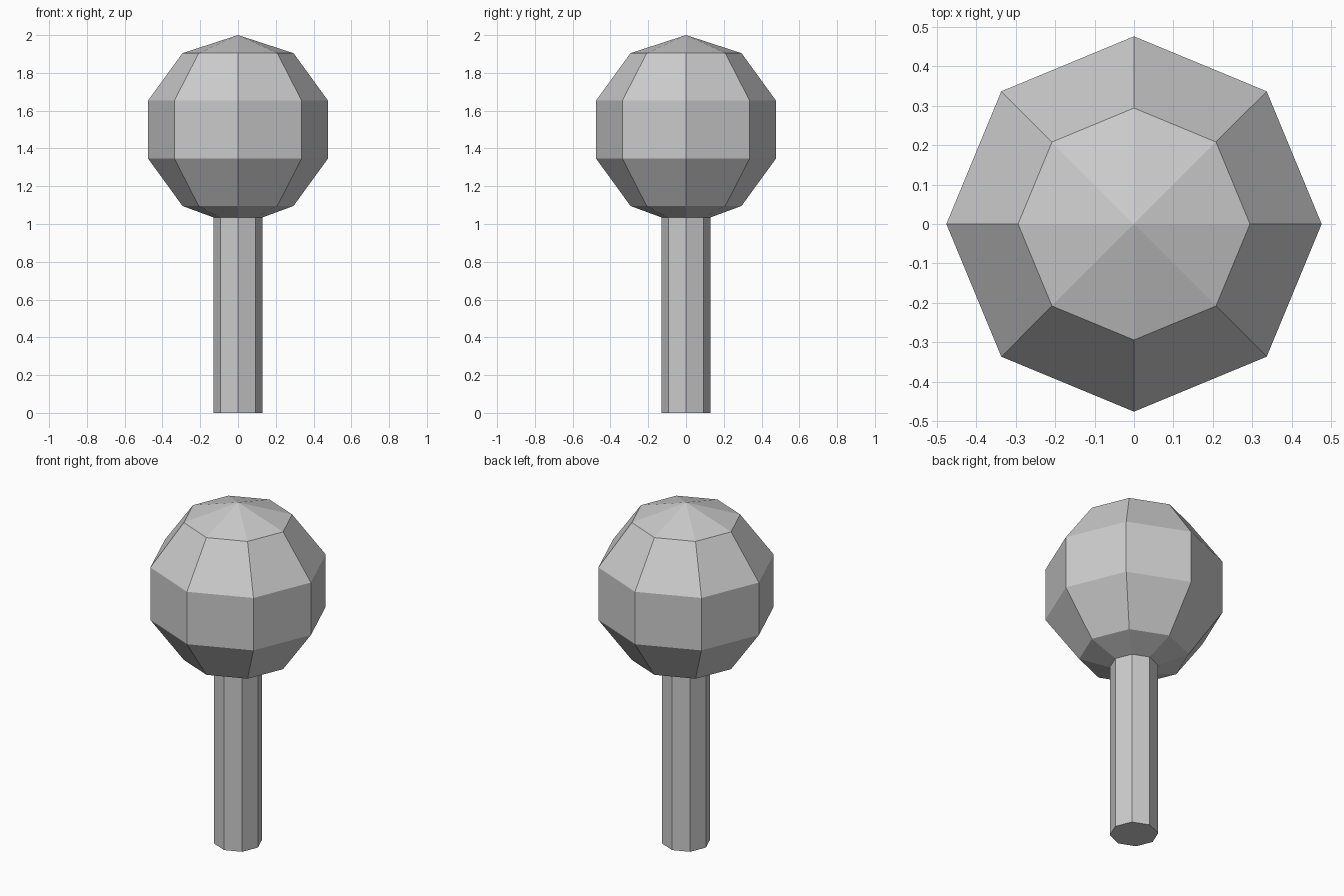
import bpy, bmesh
from math import sin, cos, pi, tau

if "Cube" in bpy.data.objects:
    bpy.data.objects.remove(bpy.data.objects["Cube"])

SIDES = 8
NECK = (0.13, 1.035)


def lathe(name, profile):
    """Revolve (radius, z) points about z; a radius of 0 becomes a single pole."""
    bm = bmesh.new()
    rings = []
    for r, z in profile:
        count = SIDES if r > 0 else 1
        rings.append([bm.verts.new((r * cos(tau * i / SIDES), r * sin(tau * i / SIDES), z))
                      for i in range(count)])
    for low, high in zip(rings, rings[1:]):
        for i in range(SIDES):
            j = (i + 1) % SIDES
            quad = [low[i], low[j], high[j % len(high)], high[i % len(high)]]
            bm.faces.new(list(dict.fromkeys(quad)))
    # Flat cap under an open bottom that rests on the ground
    if profile[0][1] == 0:
        bm.faces.new(rings[0][::-1])
    mesh = bpy.data.meshes.new(name)
    bm.to_mesh(mesh)
    bm.free()
    obj = bpy.data.objects.new(name, mesh)
    bpy.context.collection.objects.link(obj)
    return obj


# Stem: eight-sided post joined to the neck ring
lathe("stem", [(0.13, 0), NECK])

# Head: low-poly ball, 36 degrees per ring, open where the stem joins
ball = [(0.5 * sin(pi * k / 5), 1.5 - 0.5 * cos(pi * k / 5)) for k in range(1, 5)]
lathe("head", [NECK] + ball + [(0, 2.0)])
